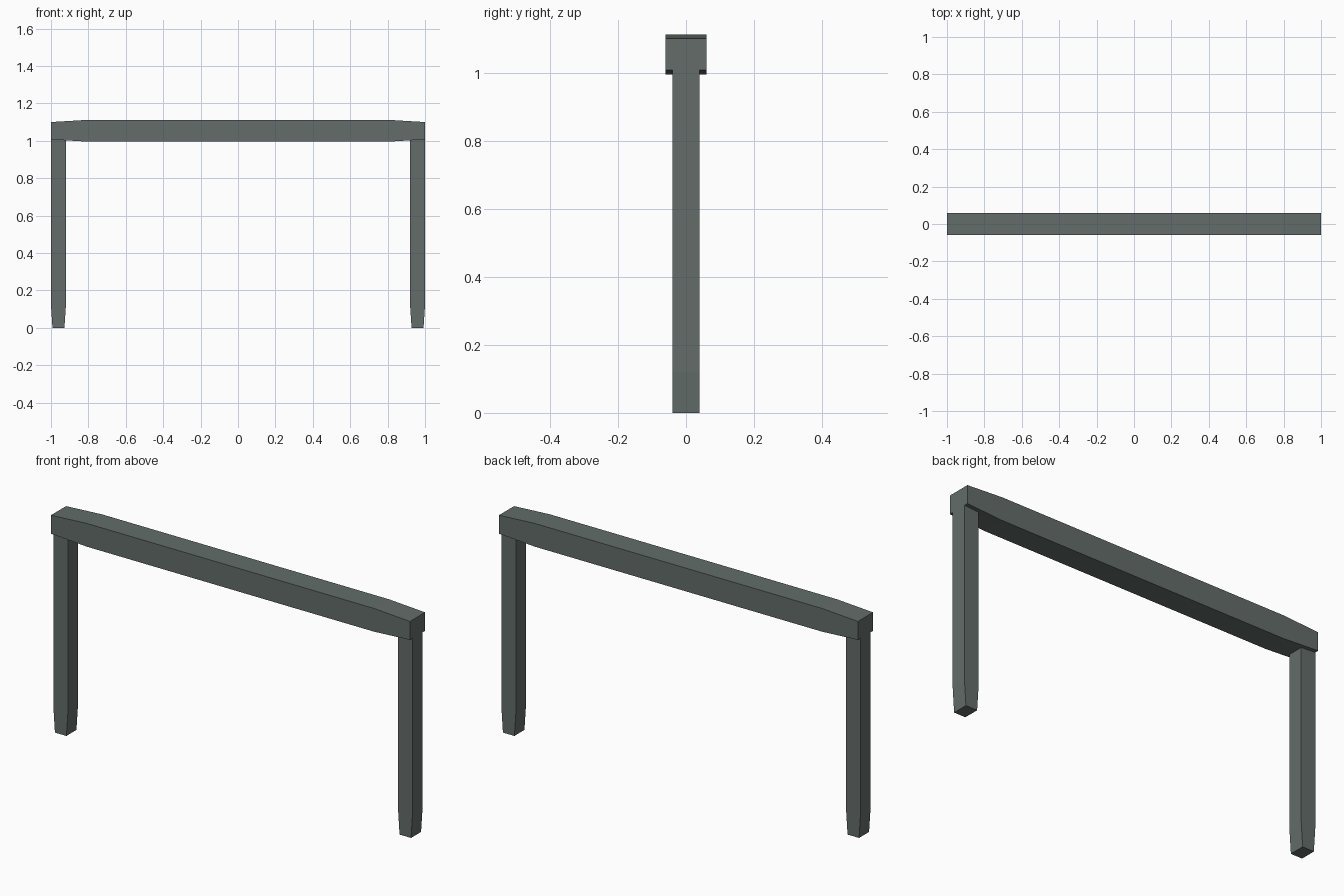
import bpy, bmesh

if "Cube" in bpy.data.objects:
    bpy.data.objects.remove(bpy.data.objects["Cube"])

mat = bpy.data.materials.new("grey green metal")
mat.diffuse_color = (0.125, 0.152, 0.144, 1)
mat.use_nodes = True
mat.node_tree.nodes["Principled BSDF"].inputs["Base Color"].default_value = mat.diffuse_color


def loft(name, rings):
    """Join four-cornered rings into a closed solid."""
    bm = bmesh.new()
    loops = [[bm.verts.new(p) for p in ring] for ring in rings]
    for a, b in zip(loops, loops[1:]):
        for i in range(4):
            j = (i + 1) % 4
            bm.faces.new((a[i], a[j], b[j], b[i]))
    bm.faces.new(loops[0])
    bm.faces.new(loops[-1])
    bmesh.ops.recalc_face_normals(bm, faces=bm.faces)
    me = bpy.data.meshes.new(name)
    bm.to_mesh(me)
    bm.free()
    me.materials.append(mat)
    ob = bpy.data.objects.new(name, me)
    bpy.context.collection.objects.link(ob)


# Crossbeam, slightly slimmer towards both ends
W = 0.06
sections = [(-1, 1.007, 1.1), (-0.8, 0.995, 1.112), (0.8, 0.995, 1.112), (1, 1.007, 1.1)]
loft("crossbeam", [[(x, -W, lo), (x, W, lo), (x, W, hi), (x, -W, hi)]
                   for x, lo, hi in sections])

# Square posts with feet narrowed in x
D = 0.04
for side, name in ((-1, "left_post"), (1, "right_post")):
    c = side * 0.96
    loft(name, [[(c - h, -D, z), (c + h, -D, z), (c + h, D, z), (c - h, D, z)]
                for z, h in ((0, 0.032), (0.12, 0.04), (1.007, 0.04))])
